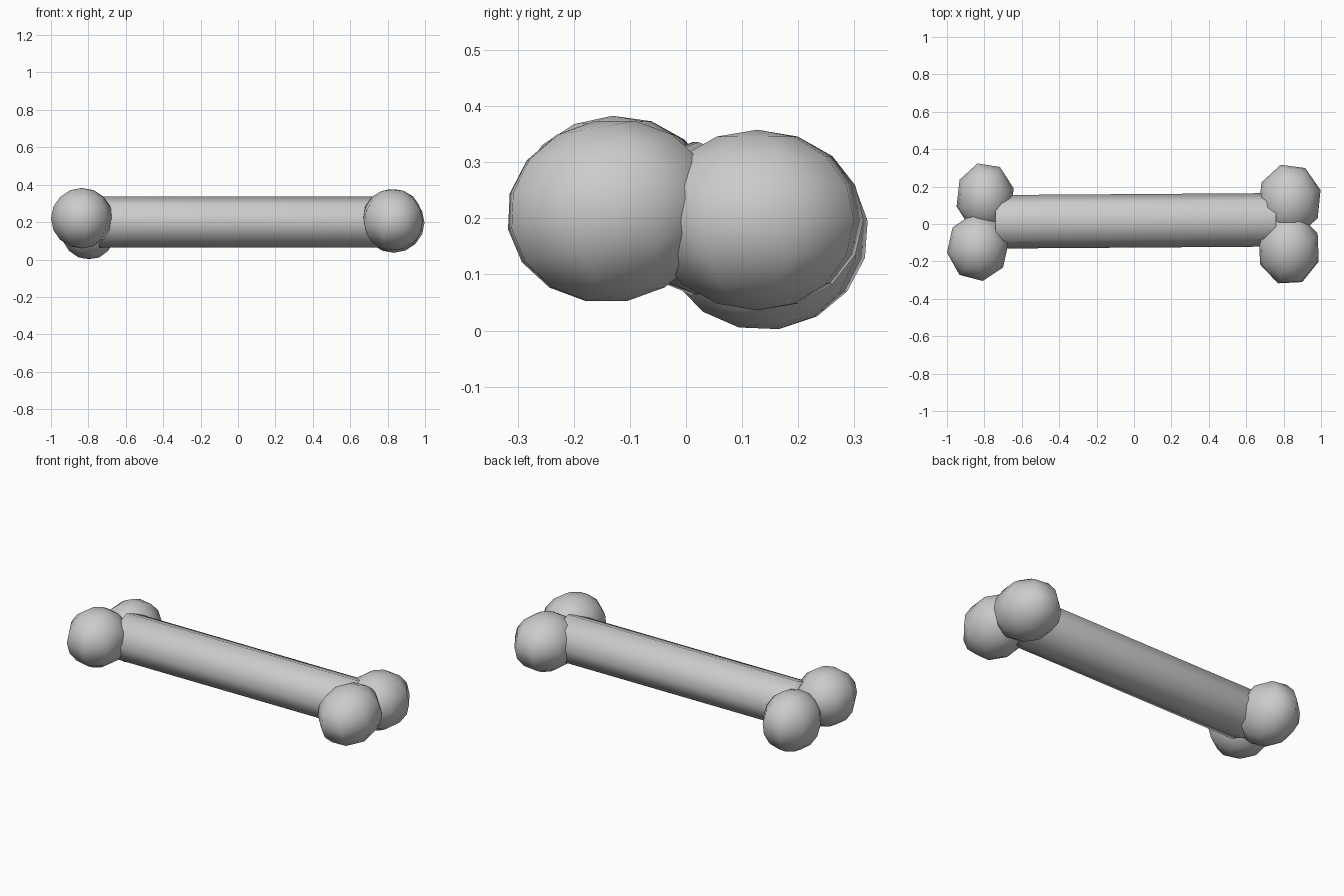
import bpy
from math import radians

if "Cube" in bpy.data.objects:
    bpy.data.objects.remove(bpy.data.objects["Cube"])


def finish(obj, name):
    obj.name = name
    bpy.ops.object.shade_smooth()


# Shaft: eight-sided bar, ends buried in the knobs
bpy.ops.mesh.primitive_cylinder_add(vertices=8, radius=1, depth=1.5,
                                    location=(0.01, 0.017, 0.2),
                                    rotation=(0, radians(90), radians(0.4)))
shaft = bpy.context.object
shaft.scale = (0.136, 0.143, 1)
finish(shaft, "bone_shaft")

# Knobs: name, centre, radii, x tilt, spin (degrees)
knobs = [
    ("knob_front_left", (-0.835, -0.125, 0.221), (0.167, 0.182, 0.162), 2, 9),
    ("knob_back_left", (-0.796, 0.142, 0.170), (0.158, 0.190, 0.169), 8, 15),
    ("knob_front_right", (0.828, -0.134, 0.213), (0.170, 0.198, 0.163), 10, -20),
    ("knob_back_right", (0.832, 0.127, 0.197), (0.172, 0.197, 0.161), 0, 16),
]
for name, centre, radii, tilt, spin in knobs:
    bpy.ops.mesh.primitive_uv_sphere_add(segments=8, ring_count=8, radius=1)
    knob = bpy.context.object
    knob.rotation_euler = (0, 0, radians(spin))
    bpy.ops.object.transform_apply(location=False, rotation=True, scale=False)
    knob.scale = radii
    knob.rotation_euler = (radians(tilt), 0, 0)
    knob.location = centre
    finish(knob, name)
